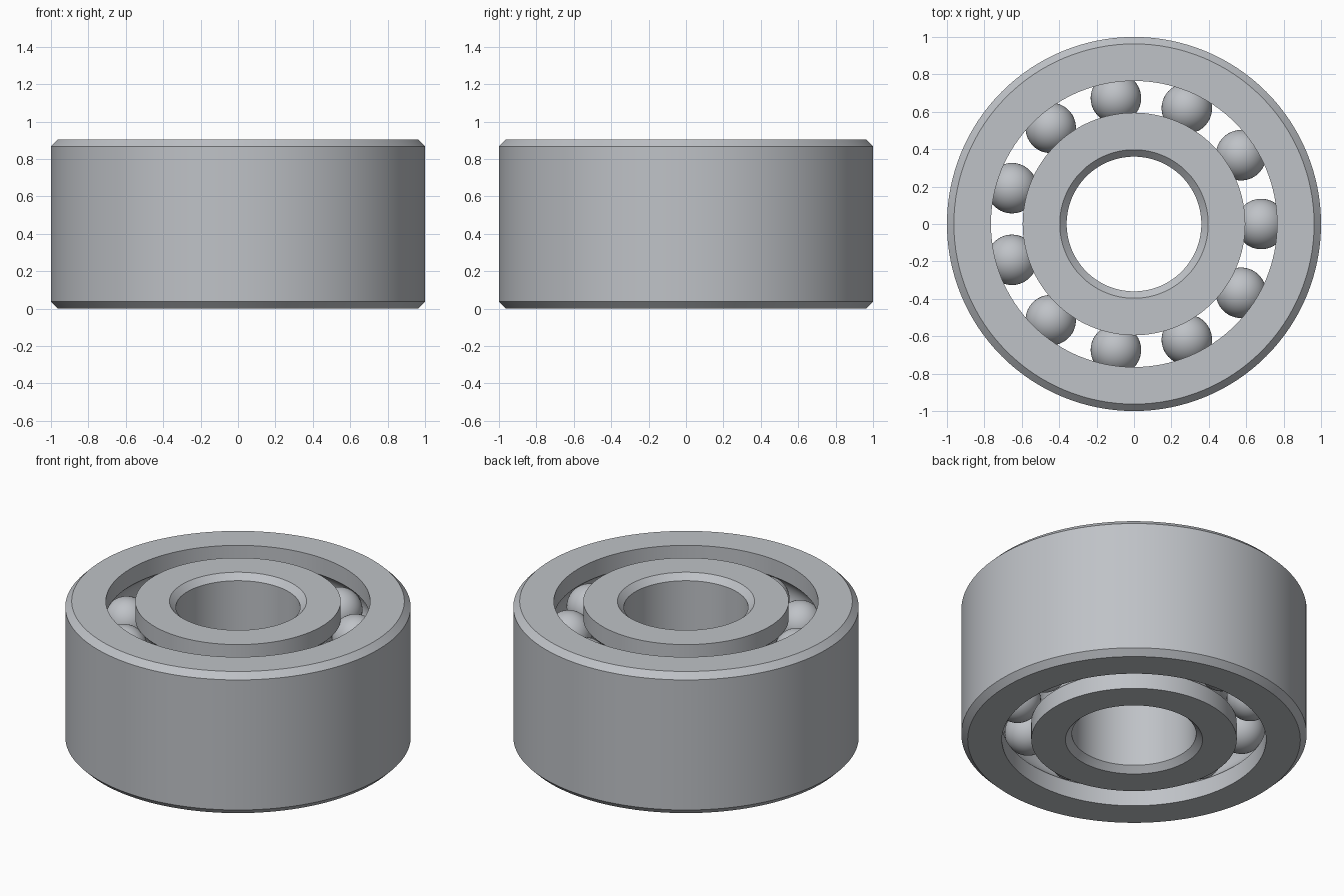
import bpy, bmesh, math
from mathutils import Matrix, Vector

cube = bpy.data.objects.get("Cube")
if cube:
    bpy.data.objects.remove(cube, do_unlink=True)

HEIGHT = 0.905
CHAMFER = 0.037
PITCH = 0.68          # radius of the circle of ball centres
BALL = 0.135
GROOVE = BALL + 0.002
ROWS = (HEIGHT / 2 - 0.235, HEIGHT / 2 + 0.235)
BALL_COUNT = 11
SEGMENTS = 128

steel = bpy.data.materials.new("brushed steel")
steel.use_nodes = True
colour = (0.52, 0.54, 0.57, 1)
steel.diffuse_color = colour
steel.node_tree.nodes["Principled BSDF"].inputs["Base Color"].default_value = colour


def finish(bm, name):
    bmesh.ops.recalc_face_normals(bm, faces=bm.faces)
    mesh = bpy.data.meshes.new(name)
    bm.to_mesh(mesh)
    bm.free()
    mesh.materials.append(steel)
    obj = bpy.data.objects.new(name, mesh)
    bpy.context.collection.objects.link(obj)
    bpy.ops.object.select_all(action='DESELECT')
    obj.select_set(True)
    bpy.context.view_layer.objects.active = obj
    bpy.ops.object.shade_smooth_by_angle(angle=math.radians(30))
    return obj


def race_ring(name, plain_r, race_r):
    """Ring with a chamfered plain wall and two ball grooves in the race wall."""
    inward = 1 if race_r > plain_r else -1
    lip = plain_r + inward * CHAMFER
    profile = [(lip, HEIGHT), (plain_r, HEIGHT - CHAMFER),
               (plain_r, CHAMFER), (lip, 0), (race_r, 0)]
    # groove arcs, bottom row then top row
    half = math.acos(abs(PITCH - race_r) / GROOVE)
    steps = 14
    for z in ROWS:
        for i in range(steps + 1):
            a = -half + 2 * half * i / steps
            profile.append((PITCH - inward * GROOVE * math.cos(a),
                            z + GROOVE * math.sin(a)))
    profile.append((race_r, HEIGHT))

    # revolve the closed profile about the z axis
    bm = bmesh.new()
    loops = []
    for s in range(SEGMENTS):
        turn = Matrix.Rotation(math.tau * s / SEGMENTS, 3, 'Z')
        loops.append([bm.verts.new(turn @ Vector((r, 0, z))) for r, z in profile])
    for s, loop in enumerate(loops):
        after = loops[(s + 1) % SEGMENTS]
        for i in range(len(profile)):
            j = (i + 1) % len(profile)
            bm.faces.new((loop[i], after[i], after[j], loop[j]))
    return finish(bm, name)


# Rings
race_ring("outer_ring", 1.0, 0.765)
race_ring("inner_ring", 0.36, 0.595)

# Two aligned rows of balls
for row, z in zip(("lower", "upper"), ROWS):
    bm = bmesh.new()
    for k in range(BALL_COUNT):
        place = (Matrix.Rotation(math.tau * k / BALL_COUNT, 4, 'Z')
                 @ Matrix.Translation((PITCH, 0, z)))
        bmesh.ops.create_uvsphere(bm, u_segments=40, v_segments=24,
                                  radius=BALL, matrix=place)
    finish(bm, row + "_balls")
